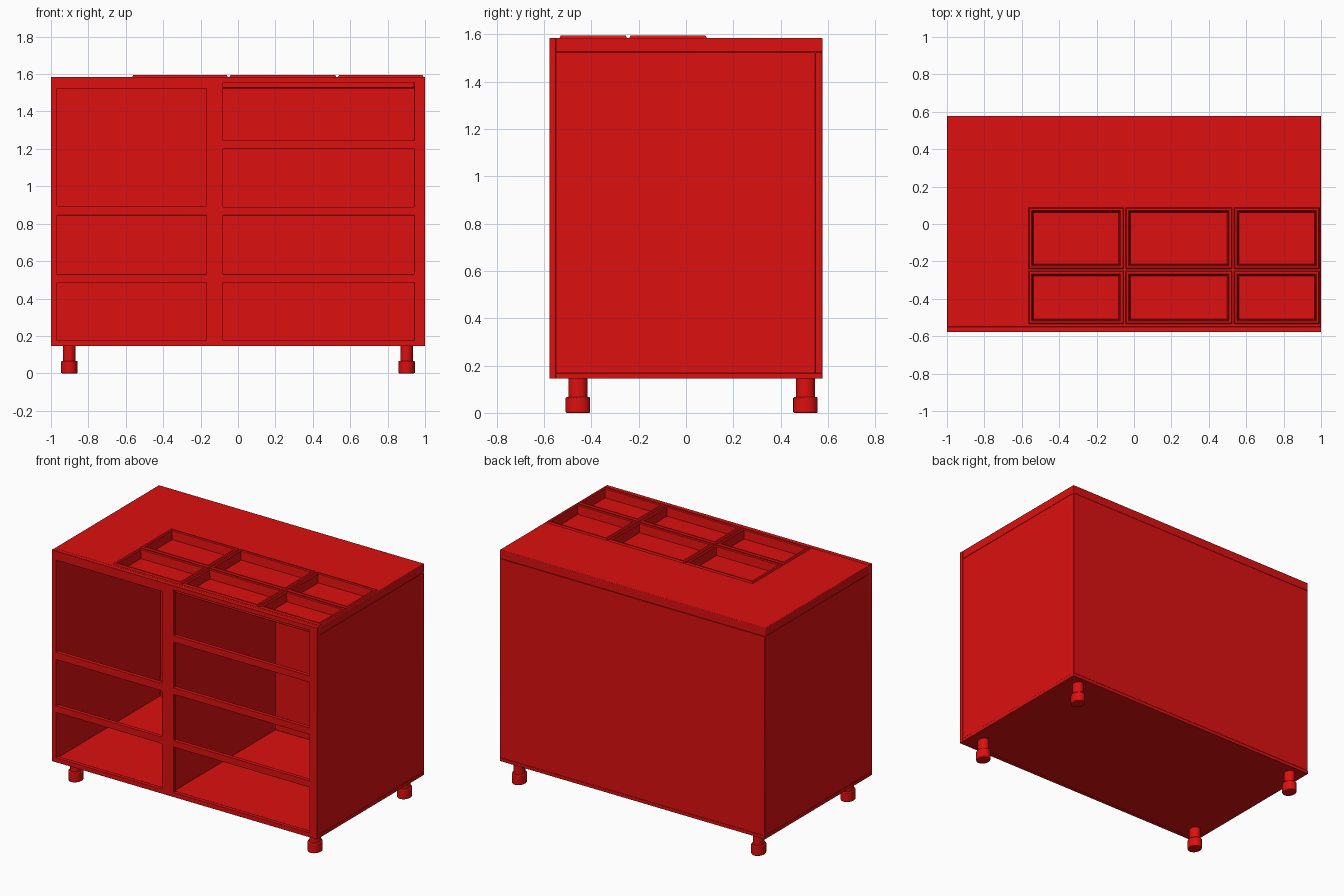
import bpy
import bmesh
import math
from mathutils import Matrix

if "Cube" in bpy.data.objects:
    bpy.data.objects.remove(bpy.data.objects["Cube"], do_unlink=True)

red = bpy.data.materials.new("glossy red")
RED = (0.72, 0.005, 0.005, 1.0)
red.use_nodes = True
red.diffuse_color = RED
for node in red.node_tree.nodes:
    if node.type == 'BSDF_PRINCIPLED':
        node.inputs["Base Color"].default_value = RED


def finish(name, bm):
    """Turn a bmesh into a named, painted object."""
    bmesh.ops.recalc_face_normals(bm, faces=bm.faces[:])
    mesh = bpy.data.meshes.new(name)
    bm.to_mesh(mesh)
    bm.free()
    mesh.materials.append(red)
    obj = bpy.data.objects.new(name, mesh)
    bpy.context.collection.objects.link(obj)
    return obj


def add_box(bm, xs, ys, zs):
    size = [b - a for a, b in (xs, ys, zs)]
    mid = [(a + b) / 2 for a, b in (xs, ys, zs)]
    matrix = Matrix.Translation(mid) @ Matrix.Diagonal((*size, 1))
    bmesh.ops.create_cube(bm, size=1, matrix=matrix)


def box(name, xs, ys, zs):
    bm = bmesh.new()
    add_box(bm, xs, ys, zs)
    return finish(name, bm)


def activate(obj):
    bpy.ops.object.select_all(action='DESELECT')
    obj.select_set(True)
    bpy.context.view_layer.objects.active = obj


def cut(obj, boxes):
    """Cut a list of boxes out of an object."""
    bm = bmesh.new()
    for b in boxes:
        add_box(bm, *b)
    cutter = finish("cutter", bm)
    cutter.hide_render = True
    mod = obj.modifiers.new("cut", 'BOOLEAN')
    mod.operation = 'DIFFERENCE'
    mod.solver = 'EXACT'
    mod.object = cutter
    activate(obj)
    bpy.ops.object.modifier_apply(modifier=mod.name)
    bpy.data.objects.remove(cutter, do_unlink=True)


def soften(obj, width):
    mod = obj.modifiers.new("soft edges", 'BEVEL')
    mod.width = width
    mod.segments = 2
    mod.limit_method = 'ANGLE'
    activate(obj)
    bpy.ops.object.shade_smooth_by_angle(angle=math.radians(35))


FRONT, FRAME_BACK, BACK_IN, BACK = -0.578, -0.55, 0.547, 0.577
BASE, FLOOR, LID, TOP = 0.145, 0.168, 1.525, 1.585

# Front frame with its seven openings
left_column = [(0.175, 0.485), (0.53, 0.845), (0.895, 1.522)]
right_column = [(0.175, 0.485), (0.53, 0.845), (0.89, 1.2), (1.245, 1.555)]
through = (FRONT - 0.1, FRAME_BACK + 0.1)
openings = [((-0.967, -0.168), through, z) for z in left_column]
openings += [((-0.08, 0.942), through, z) for z in right_column]
frame = box("front_frame", (-1, 1), (FRONT, FRAME_BACK), (BASE, TOP))
cut(frame, openings)
soften(frame, 0.002)

# Carcass panels
for name, xs, ys, zs in [
    ("bottom_panel", (-1, 1), (FRAME_BACK, BACK), (BASE, FLOOR)),
    ("right_side_panel", (-0.998, -0.968), (FRAME_BACK, BACK_IN), (FLOOR, LID)),
    ("left_side_panel", (0.968, 0.998), (FRAME_BACK, BACK_IN), (FLOOR, LID)),
    ("back_panel", (-0.998, 0.998), (BACK_IN, BACK), (FLOOR, LID)),
    ("middle_divider", (-0.14, -0.1), (FRAME_BACK, BACK_IN), (FLOOR, LID)),
]:
    soften(box(name, xs, ys, zs), 0.002)

# Worktop with pockets for the trays
columns = [(-0.565, -0.055), (-0.045, 0.525), (0.535, 0.992)]
rows = [(-0.535, -0.25), (-0.24, 0.088)]
cells = [(xs, ys) for ys in rows for xs in columns]
INSET = 0.012
worktop = box("worktop", (-1, 1), (FRAME_BACK, BACK), (LID, TOP))
cut(worktop, [((x0 + INSET, x1 - INSET), (y0 + INSET, y1 - INSET), (1.53, 1.7))
              for (x0, x1), (y0, y1) in cells])
soften(worktop, 0.004)


def tray(name, xs, ys):
    """Loft a rimmed open tray from inset rectangles."""
    bm = bmesh.new()
    loops = []
    for inset, z in [(0, TOP), (0.005, 1.595), (0.016, 1.595),
                     (0.021, 1.59), (0.027, 1.533)]:
        x0, x1, y0, y1 = xs[0] + inset, xs[1] - inset, ys[0] + inset, ys[1] - inset
        corners = [(x0, y0), (x1, y0), (x1, y1), (x0, y1)]
        loops.append([bm.verts.new((x, y, z)) for x, y in corners])
    for low, high in zip(loops, loops[1:]):
        for i in range(4):
            j = (i + 1) % 4
            bm.faces.new((low[i], low[j], high[j], high[i]))
    floor = bm.faces.new(loops[-1])
    obj = finish(name, bm)
    if obj.data.polygons[floor_index(obj)].normal.z < 0:
        obj.data.flip_normals()
    return obj


def floor_index(obj):
    return min(obj.data.polygons, key=lambda p: p.center.z).index


for number, (xs, ys) in enumerate(cells, 1):
    tray(f"tray_{number}", xs, ys)


# Legs: slim post above a wider foot, slightly oval
def leg(name, x, y):
    bm = bmesh.new()
    for radius, low, high in [(0.034, 0.06, BASE + 0.005), (0.044, 0, 0.067)]:
        matrix = (Matrix.Translation((x, y, (low + high) / 2))
                  @ Matrix.Diagonal((1, 1.18, 1, 1)))
        bmesh.ops.create_cone(bm, cap_ends=True, segments=24, radius1=radius,
                              radius2=radius, depth=high - low, matrix=matrix)
    soften(finish(name, bm), 0.005)


for side, x in (("right", -0.902), ("left", 0.902)):
    for end, y in (("front", -0.457), ("back", 0.505)):
        leg(f"{end}_{side}_leg", x, y)
